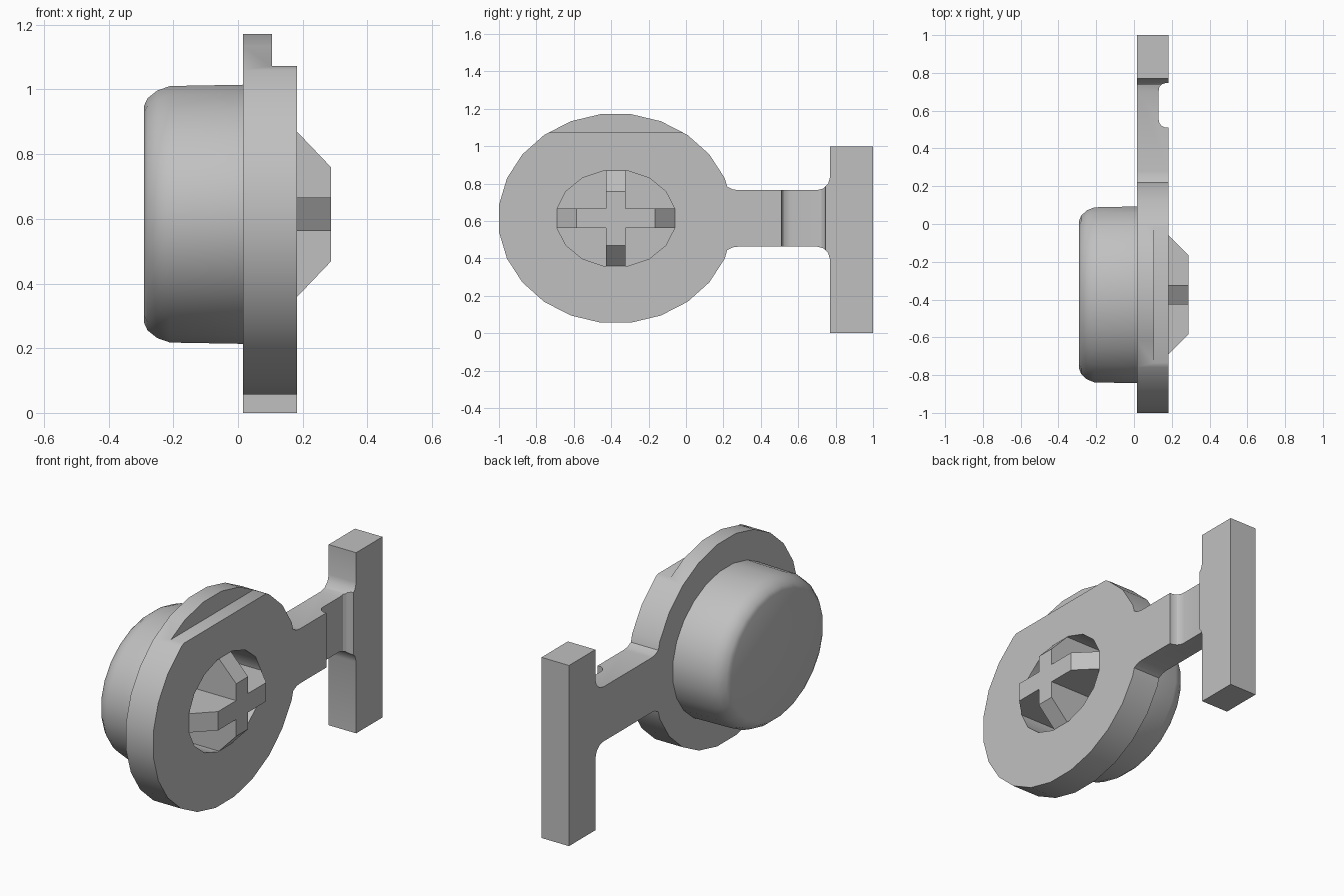
import bpy, bmesh
from math import sin, cos, radians

cube = bpy.data.objects.get("Cube")
if cube:
    bpy.data.objects.remove(cube, do_unlink=True)

grey = bpy.data.materials.new("plain grey")
grey.use_nodes = True
grey.diffuse_color = (0.53, 0.53, 0.53, 1)
grey.node_tree.nodes["Principled BSDF"].inputs["Base Color"].default_value = grey.diffuse_color

CY, CZ = -0.375, 0.614          # centre of the round parts
BACK, FACE, TIP, FLOOR = 0.015, 0.183, 0.288, -0.15


def loft(name, rings):
    """Join rings of equal length with quads and close both ends."""
    bm = bmesh.new()
    loops = [[bm.verts.new(p) for p in ring] for ring in rings]
    n = len(loops[0])
    for a, b in zip(loops, loops[1:]):
        for i in range(n):
            j = (i + 1) % n
            bm.faces.new((a[i], a[j], b[j], b[i]))
    bm.faces.new(loops[0])
    bm.faces.new(loops[-1])
    bmesh.ops.recalc_face_normals(bm, faces=bm.faces)
    mesh = bpy.data.meshes.new(name)
    bm.to_mesh(mesh)
    bm.free()
    mesh.materials.append(grey)
    obj = bpy.data.objects.new(name, mesh)
    bpy.context.collection.objects.link(obj)
    return obj


def ellipse(ry, rz, n, first=0.5, count=None):
    angles = [radians(360 * (i + first) / n) for i in range(count or n)]
    return [(CY + ry * cos(a), CZ + rz * sin(a)) for a in angles]


def along_x(name, outline, x0, x1):
    return loft(name, [[(x, y, z) for y, z in outline] for x in (x0, x1)])


def along_z(name, outline, z0, z1):
    return loft(name, [[(x, y, z) for x, y in outline] for z in (z0, z1)])


def combine(obj, other, operation):
    mod = obj.modifiers.new(operation, 'BOOLEAN')
    mod.operation, mod.object, mod.solver = operation, other, 'EXACT'
    bpy.context.view_layer.objects.active = obj
    bpy.ops.object.modifier_apply(modifier=mod.name)


def smooth(obj):
    bpy.ops.object.select_all(action='DESELECT')
    obj.select_set(True)
    bpy.context.view_layer.objects.active = obj
    bpy.ops.object.shade_smooth_by_angle(angle=radians(30))


# Plate: round disc, filleted neck and end bar in one outline
neck = [(0.22, 0.17), (0.25, 0.155), (0.28, 0.151), (0.70, 0.151),
        (0.735, 0.16), (0.76, 0.185), (0.77, 0.22)]
outline = ellipse(0.63, 0.562, 24, 1.5, 22)
outline += [(y, CZ - d) for y, d in neck]
outline += [(0.77, 0), (1, 0), (1, 0.998), (0.77, 0.998)]
outline += [(y, CZ + d) for y, d in reversed(neck)]
plate = along_x("plate_with_neck_and_bar", outline, BACK, FACE)

# Rounded cap behind the disc
profile = [(BACK, 1), (-0.21, 0.99), (-0.25, 0.955), (-0.28, 0.895), (-0.29, 0.84)]
cap = loft("rounded_cap", [[(x, y, z) for y, z in ellipse(0.472 * s, 0.404 * s, 24)]
                           for x, s in profile])

# Cutters: step on the rim, groove across the neck, round socket
step = along_x("step_cutter", [(-1, 1.072), (0.3, 1.072), (0.3, 1.3), (-1, 1.3)], 0.105, 0.4)
groove = along_z("groove_cutter", [
    (0.3, 0.51), (0.165, 0.51), (0.145, 0.52), (0.132, 0.54), (0.13, 0.56),
    (0.13, 0.70), (0.134, 0.725), (0.148, 0.74), (0.17, 0.747), (0.3, 0.747)], 0.3, 0.9)
socket = along_x("socket_cutter", ellipse(0.321, 0.26, 16), FLOOR, 0.4)
for cutter in (step, groove, socket):
    combine(plate, cutter, 'DIFFERENCE')
combine(cap, socket, 'DIFFERENCE')

# Cross in the socket, with sloping arm ends
HALF = 0.052


def arm_profile(reach, top):
    return [(FLOOR, -reach), (FACE, -reach), (TIP, -top), (TIP, top), (FACE, reach), (FLOOR, reach)]


cross = along_z("cross_boss", [(x, CY + d) for x, d in arm_profile(0.315, 0.21)],
                CZ - HALF, CZ + HALF)
upright = loft("upright_arm", [[(x, CY + s * HALF, CZ + d) for x, d in arm_profile(0.255, 0.145)]
                               for s in (-1, 1)])
combine(cross, upright, 'UNION')

for helper in (step, groove, socket, upright):
    bpy.data.objects.remove(helper, do_unlink=True)
for part in (plate, cap, cross):
    smooth(part)
